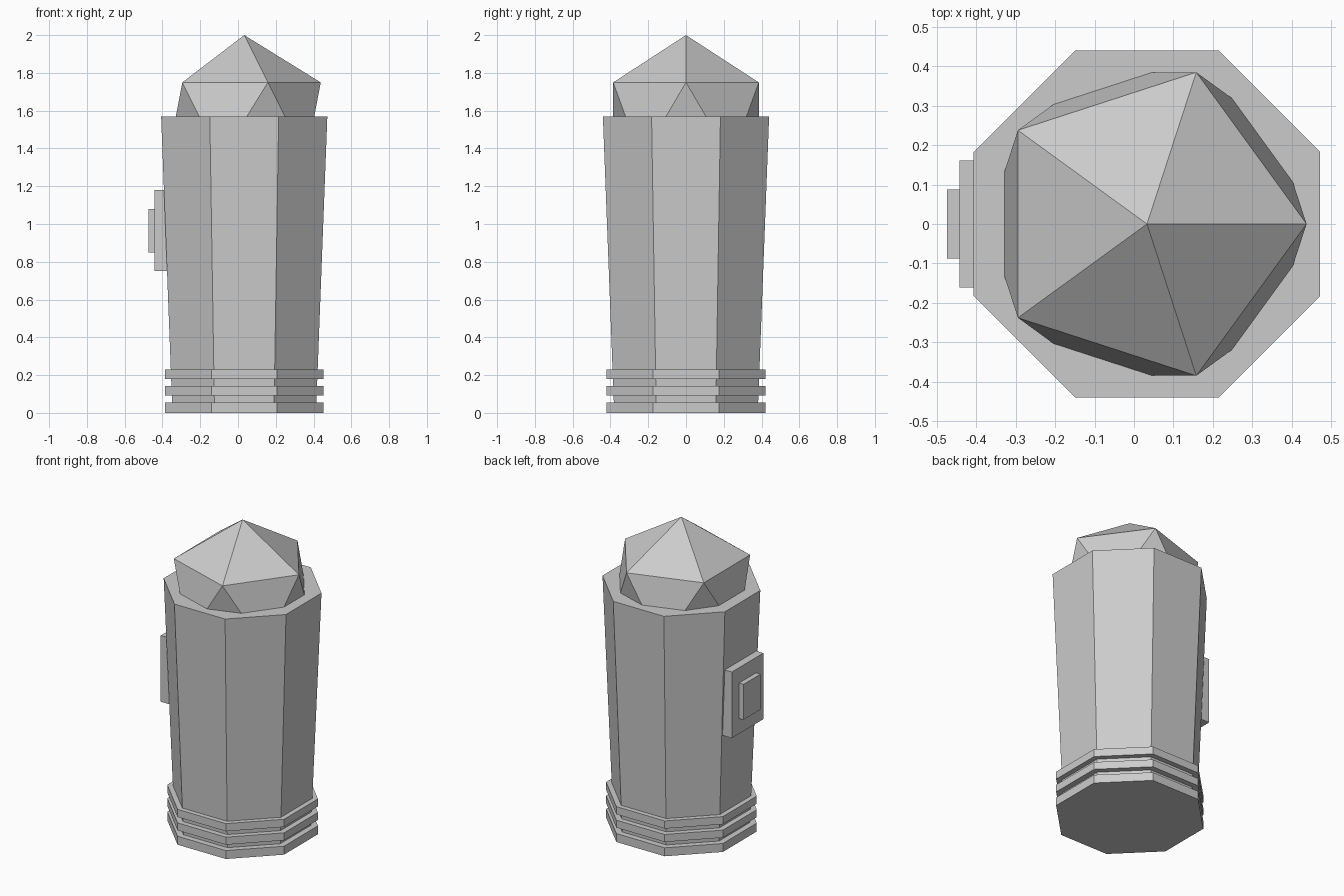
import bpy, math

if "Cube" in bpy.data.objects:
    bpy.data.objects.remove(bpy.data.objects["Cube"])

CX = 0.033                              # axis of the post
K = 1 / math.cos(math.pi / 8)           # flat-to-flat half width -> corner radius

grey = bpy.data.materials.new("light grey")
grey.diffuse_color = (0.6, 0.6, 0.6, 1)
grey.use_nodes = True
grey.node_tree.nodes["Principled BSDF"].inputs["Base Color"].default_value = grey.diffuse_color


def finish(name):
    ob = bpy.context.object
    ob.name = name
    ob.data.materials.append(grey)
    return ob


def octagon(name, half_low, half_high, z0, z1):
    """Eight-sided tapered drum with flats facing the axes."""
    bpy.ops.mesh.primitive_cone_add(
        vertices=8, radius1=half_low * K, radius2=half_high * K, depth=z1 - z0,
        location=(CX, 0, (z0 + z1) / 2), rotation=(0, 0, math.pi / 8))
    return finish(name)


def box(name, x0, x1, half_y, z0, z1):
    bpy.ops.mesh.primitive_cube_add(size=1, location=((x0 + x1) / 2, 0, (z0 + z1) / 2))
    ob = finish(name)
    ob.scale = (x1 - x0, 2 * half_y, z1 - z0)
    return ob


# Flared body
octagon("body", 0.38, 0.44, 0.0, 1.57)

# Base rings
for i, (z0, z1) in enumerate([(0, 0.055), (0.093, 0.142), (0.18, 0.23)]):
    octagon(f"base_ring_{i + 1}", 0.42, 0.42, z0, z1)

# Faceted dome, half sunk into the body
bpy.ops.mesh.primitive_ico_sphere_add(subdivisions=1, radius=0.453, location=(CX, 0, 1.547))
finish("dome")

# Side panel with raised button
box("side_panel", -0.443, -0.34, 0.161, 0.75, 1.18)
box("panel_button", -0.475, -0.43, 0.088, 0.85, 1.08)
